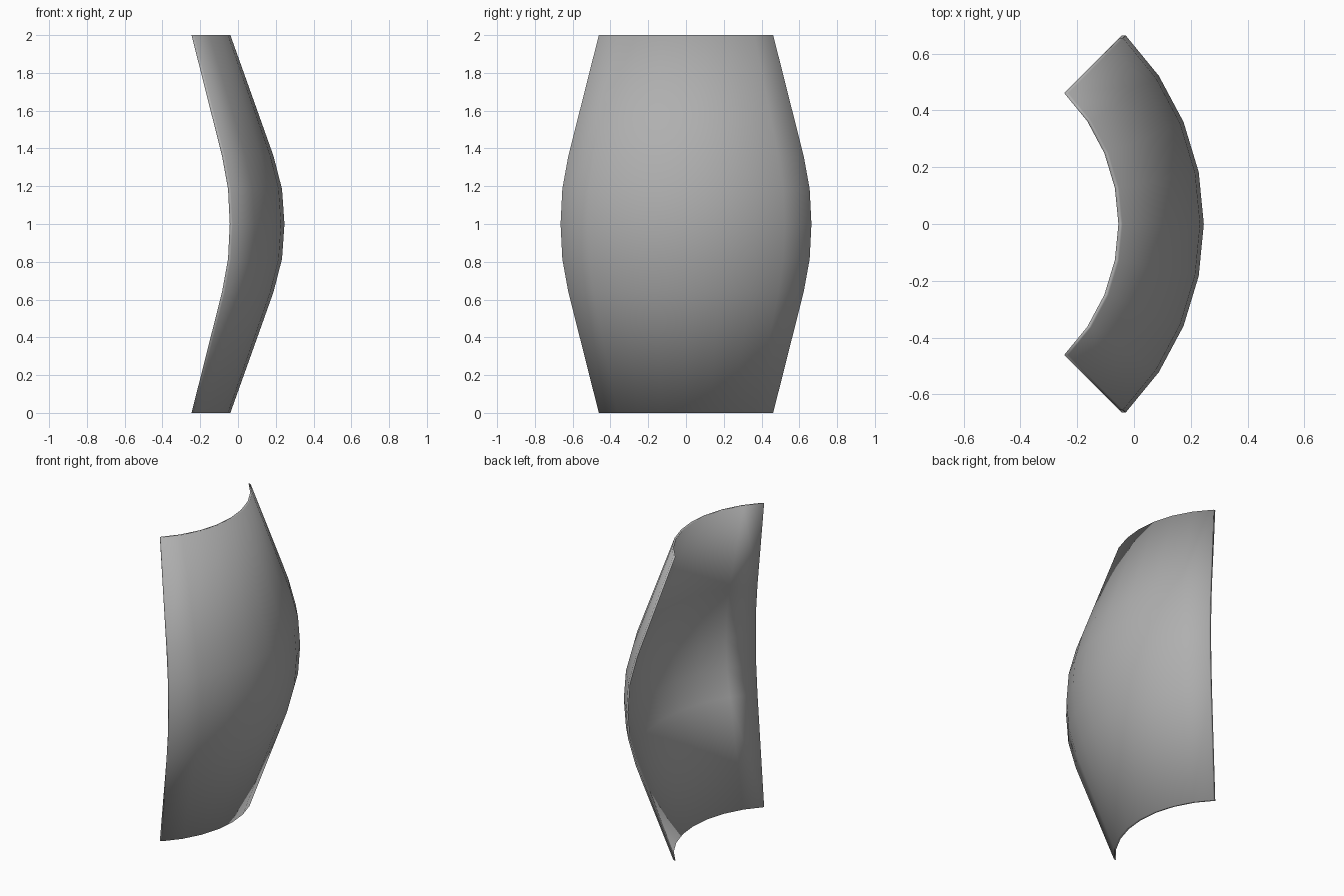
import bpy, bmesh, math

if "Cube" in bpy.data.objects:
    bpy.data.objects.remove(bpy.data.objects["Cube"])

# Curved panel: quarter-turn barrel section, extruded a little along x
PROFILE = [(0, 0.6526), (0.64, 0.881), (0.815, 0.926), (1, 0.939),
           (1.185, 0.926), (1.36, 0.881), (2, 0.6526)]   # (height, radius)
AXIS_X = -0.7075
THICKNESS = 0.0145
SEGMENTS = 8

bm = bmesh.new()

# Inner skin as a lofted grid of arcs
rows = []
for z, r in PROFILE:
    row = []
    for i in range(SEGMENTS + 1):
        a = math.radians(-45 + 90 * i / SEGMENTS)
        row.append(bm.verts.new((AXIS_X + r * math.cos(a), r * math.sin(a), z)))
    rows.append(row)
for lo, hi in zip(rows, rows[1:]):
    for i in range(SEGMENTS):
        bm.faces.new((lo[i], lo[i + 1], hi[i + 1], hi[i]))

# Outer skin and rim
skin = bmesh.ops.extrude_face_region(bm, geom=bm.faces[:], use_keep_orig=True)
outer = [g for g in skin["geom"] if isinstance(g, bmesh.types.BMVert)]
bmesh.ops.translate(bm, verts=outer, vec=(THICKNESS, 0, 0))
bmesh.ops.recalc_face_normals(bm, faces=bm.faces[:])

# Smooth all over, the rim blends into the skins
for face in bm.faces:
    face.smooth = True

mesh = bpy.data.meshes.new("curved_panel")
bm.to_mesh(mesh)
bm.free()

# Dark grey
grey = bpy.data.materials.new("dark_grey")
grey.diffuse_color = (0.43, 0.43, 0.43, 1)
grey.use_nodes = True
grey.node_tree.nodes["Principled BSDF"].inputs["Base Color"].default_value = grey.diffuse_color
mesh.materials.append(grey)

panel = bpy.data.objects.new("curved_panel", mesh)
bpy.context.collection.objects.link(panel)
